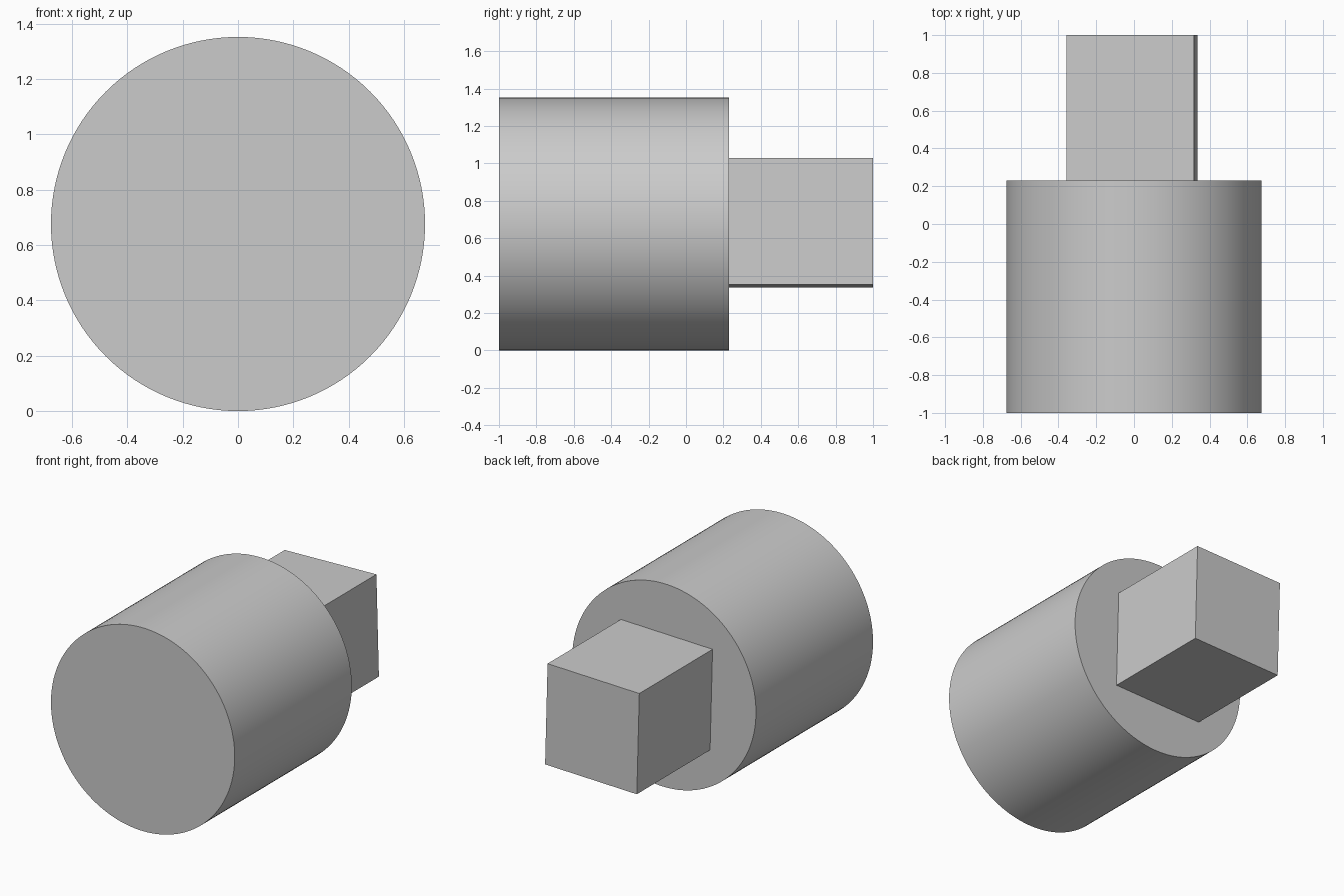
import bpy
from math import radians

default_cube = bpy.data.objects.get("Cube")
if default_cube:
    bpy.data.objects.remove(default_cube, do_unlink=True)

# One plain grey for both parts
grey = bpy.data.materials.new("light_grey")
grey.use_nodes = True
colour = (0.6, 0.6, 0.6, 1)
grey.diffuse_color = colour
grey.node_tree.nodes["Principled BSDF"].inputs["Base Color"].default_value = colour


def finish(name):
    """Name the active part, apply its transform and colour it."""
    part = bpy.context.object
    part.name = part.data.name = name
    bpy.ops.object.transform_apply(location=False, rotation=True, scale=True)
    part.data.materials.append(grey)
    return part


RADIUS = 0.676
FRONT, SHOULDER, BACK = -1.0, 0.23, 1.0

# Round body lying along y
bpy.ops.mesh.primitive_cylinder_add(
    vertices=128, radius=RADIUS, depth=SHOULDER - FRONT,
    location=(0, (FRONT + SHOULDER) / 2, RADIUS), rotation=(radians(90), 0, 0))
finish("round_body")
bpy.ops.object.shade_smooth_by_angle(angle=radians(30))

# Square shank at the back, rolled slightly about the long axis
SIDE, EMBED = 0.675, 0.01
start = SHOULDER - EMBED
bpy.ops.mesh.primitive_cube_add(
    size=1, location=(-0.01, (start + BACK) / 2, 0.682),
    rotation=(0, radians(-1.55), 0), scale=(SIDE, BACK - start, SIDE))
finish("square_shank")
